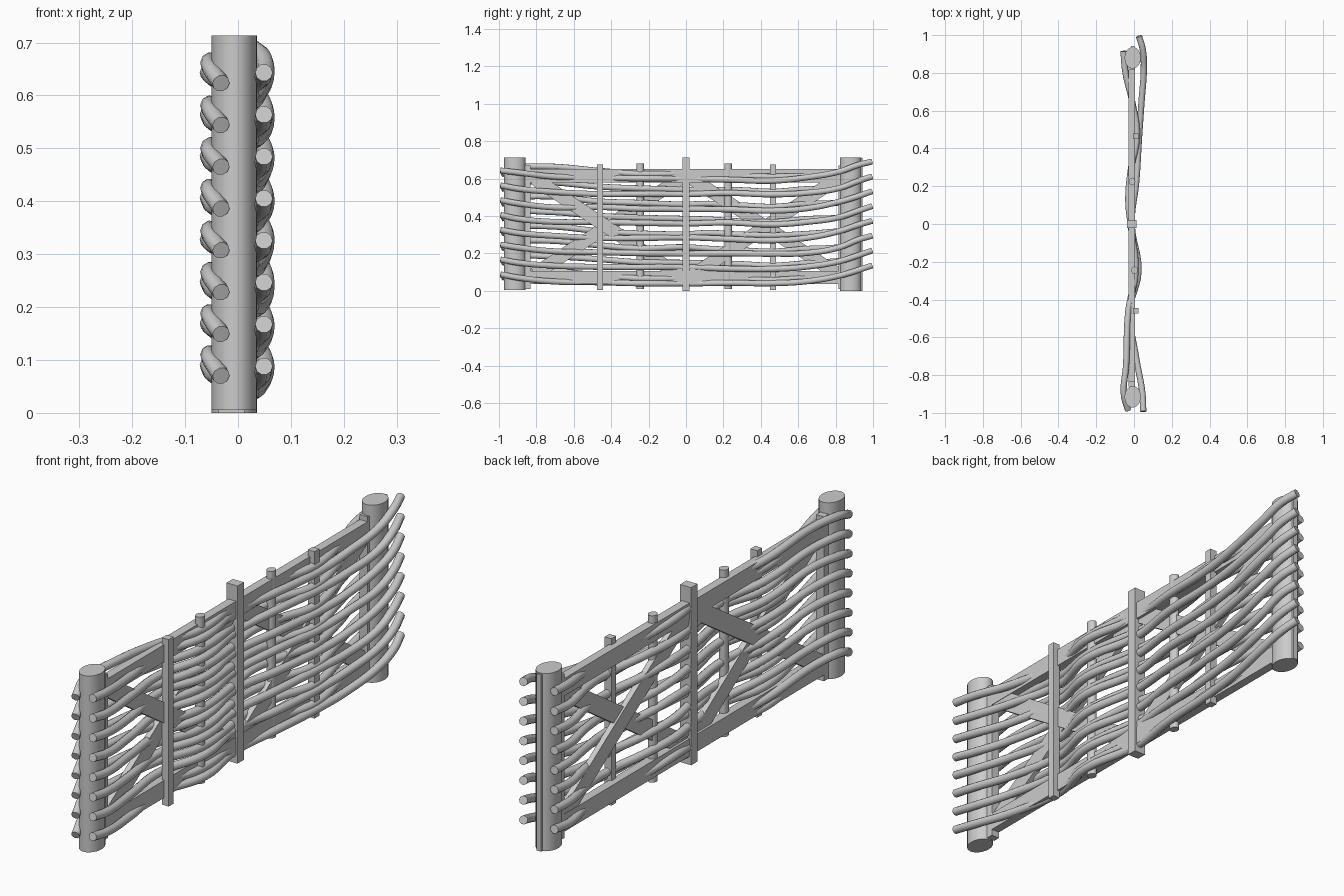
import bpy, math, random
from mathutils import Vector

random.seed(4)
cube = bpy.data.objects.get("Cube")
if cube:
    bpy.data.objects.remove(cube)

# One plain wood tone
wood = bpy.data.materials.new("pale_grey_wood")
wood.use_nodes = True
tone = (0.6, 0.6, 0.6, 1)
wood.diffuse_color = tone
wood.node_tree.nodes["Principled BSDF"].inputs["Base Color"].default_value = tone


def finish(obj, name, smooth=False):
    obj.name = name
    obj.data.materials.clear()
    obj.data.materials.append(wood)
    if smooth:
        bpy.ops.object.shade_smooth_by_angle(angle=math.radians(40))
    return obj


def box(name, x, y, z, tilt=0):
    """Box from (low, high) ranges, optionally tilted in the fence plane."""
    centre = [(a + b) / 2 for a, b in (x, y, z)]
    bpy.ops.mesh.primitive_cube_add(size=1, location=centre)
    obj = bpy.context.object
    obj.scale = [b - a for a, b in (x, y, z)]
    obj.rotation_euler.x = tilt
    return finish(obj, name)


def post(name, x, y, rx, ry, low, high):
    bpy.ops.mesh.primitive_cylinder_add(vertices=24, radius=1, depth=1,
                                        location=(x, y, (low + high) / 2))
    obj = bpy.context.object
    obj.scale = (rx, ry, high - low)
    bpy.ops.object.transform_apply(location=False, rotation=False, scale=True)
    return finish(obj, name, True)


def brace(name, start, end, x):
    """Flat diagonal board between two (y, z) points."""
    a, b = Vector(start), Vector(end)
    mid, d = (a + b) / 2, b - a
    half = d.length / 2
    return box(name, x, (mid.x - half, mid.x + half),
               (mid.y - 0.035, mid.y + 0.035), math.atan2(d.y, d.x))


def rod(name, path, height):
    """Bent round rod through (y, x, rise) points."""
    curve = bpy.data.curves.new(name, "CURVE")
    curve.dimensions = "3D"
    curve.bevel_depth = 0.0165
    curve.bevel_resolution = 3
    curve.resolution_u = 6
    curve.use_fill_caps = True
    spline = curve.splines.new("BEZIER")
    spline.bezier_points.add(len(path) - 1)
    for i, (p, (y, x, rise)) in enumerate(zip(spline.bezier_points, path)):
        inner = 0 < i < len(path) - 1
        wobble = random.uniform(-0.005, 0.005) if inner else 0
        p.co = (x, y, height + rise + wobble)
        p.handle_left_type = p.handle_right_type = "AUTO"
    obj = bpy.data.objects.new(name, curve)
    bpy.context.collection.objects.link(obj)
    bpy.ops.object.select_all(action="DESELECT")
    obj.select_set(True)
    bpy.context.view_layer.objects.active = obj
    bpy.ops.object.convert(target="MESH")
    finish(bpy.context.object, name, True)


# End posts, with a narrow strip on the back one
post("front_post", -0.007, -0.915, 0.043, 0.057, 0.005, 0.713)
post("back_post", -0.007, 0.88, 0.043, 0.057, 0.0, 0.713)
box("back_post_strip", (-0.017, 0.003), (0.92, 0.943), (0, 0.71))

# Inner frame: end uprights, rails and crossed braces
box("front_upright", (-0.03, 0.005), (-0.86, -0.832), (0.01, 0.67))
box("back_upright", (-0.03, 0.005), (0.815, 0.845), (0.01, 0.67))
box("top_rail", (-0.03, 0.005), (-0.84, 0.83), (0.58, 0.65))
box("bottom_rail", (-0.03, 0.005), (-0.84, 0.83), (0.035, 0.105))
for side, label in ((-1, "front"), (1, "back")):
    brace(label + "_falling_brace", (side * 0.81, 0.6), (side * 0.03, 0.08), (-0.02, 0.003))
    brace(label + "_rising_brace", (side * 0.81, 0.09), (side * 0.03, 0.6), (-0.028, -0.006))

# Stakes
box("middle_stake", (-0.037, 0.012), (-0.02, 0.02), (0, 0.713))
for y, label in ((-0.46, "front"), (0.465, "back")):
    box(label + "_square_stake", (-0.005, 0.025), (y - 0.015, y + 0.015), (0.005, 0.675))
for y, x, label in ((-0.245, 0.003, "front"), (0.225, -0.01, "back")):
    post(label + "_round_stake", x, y, 0.017, 0.02, 0.01, 0.68)

# Woven rods: one set ends on the left of the posts, the other on the right
left_path = [(-0.992, 0.049, 0), (-0.9, 0.045, -0.015), (-0.7, 0.01, -0.035),
             (-0.46, -0.022, -0.042), (-0.25, 0.024, -0.045), (0, -0.012, -0.045),
             (0.225, 0.012, -0.045), (0.465, 0.027, -0.052), (0.65, 0.04, -0.04),
             (0.82, 0.052, -0.01), (0.92, 0.047, 0.025), (0.993, 0.027, 0.047)]
right_path = [(-0.985, -0.032, 0), (-0.9, -0.054, 0.035), (-0.75, -0.042, 0.04),
              (-0.46, -0.03, 0.015), (-0.25, 0.008, 0), (0, -0.018, 0),
              (0.12, -0.03, 0), (0.28, -0.018, -0.01), (0.465, 0.015, -0.015),
              (0.65, -0.01, -0.005), (0.8, -0.045, 0.005), (0.915, -0.056, 0.02)]
for i in range(8):
    rod(f"left_rod_{i + 1}", left_path, 0.088 + 0.0793 * i)
    rod(f"right_rod_{i + 1}", right_path, 0.07 + 0.079 * i)
